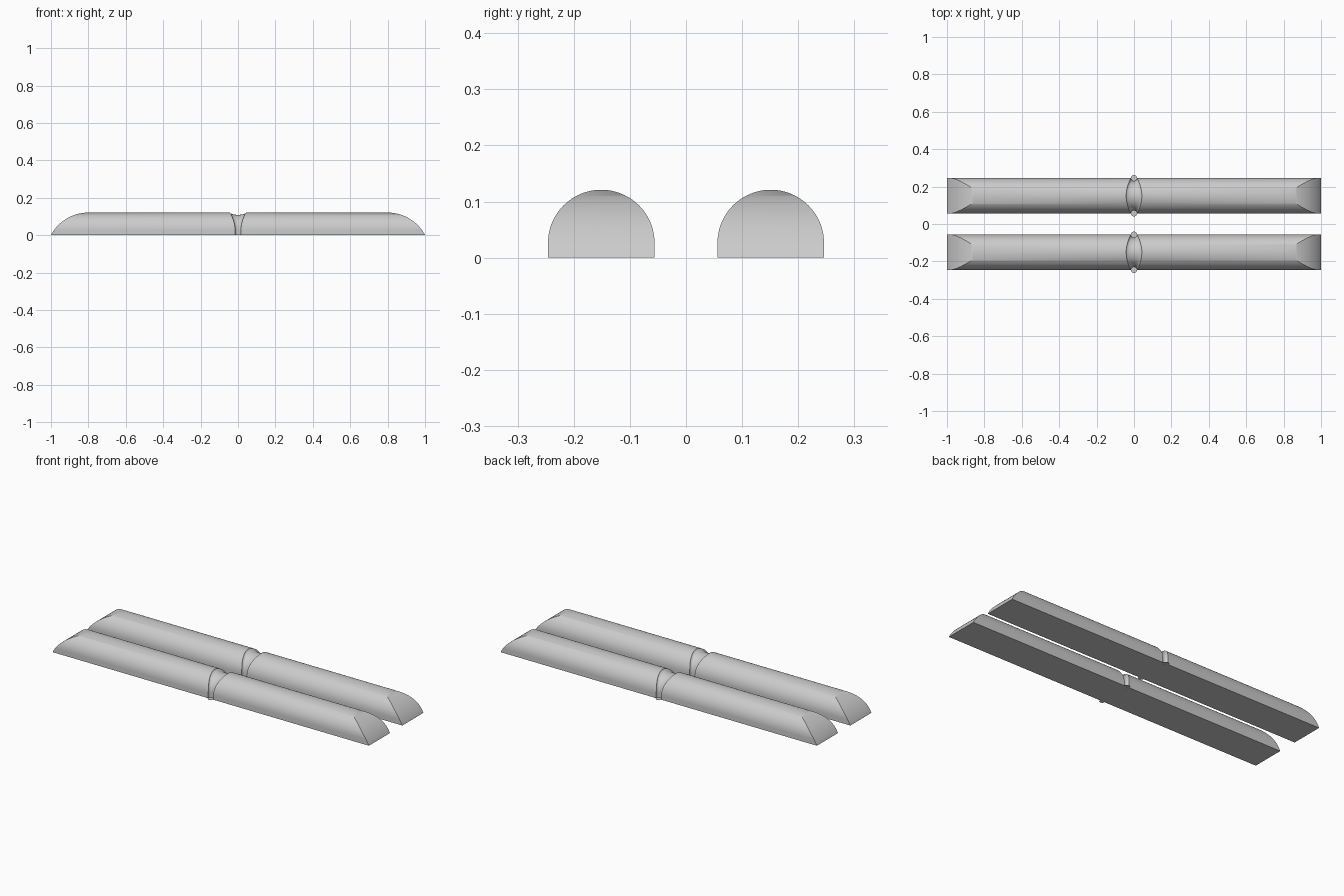
import bpy, bmesh, math

if "Cube" in bpy.data.objects:
    bpy.data.objects.remove(bpy.data.objects["Cube"], do_unlink=True)

R, WALL, TOP = 0.095, 0.026, 0.121   # round radius, straight side height, crest
END_X, END_R = 0.8, 0.227            # start and radius of the rounded ends
ROD_Y = 0.151

mat = bpy.data.materials.new("plain grey")
mat.use_nodes = True
grey = (0.6, 0.6, 0.6, 1)
mat.diffuse_color = grey
mat.node_tree.nodes["Principled BSDF"].inputs["Base Color"].default_value = grey


def make_object(name, bm):
    bmesh.ops.recalc_face_normals(bm, faces=bm.faces)
    mesh = bpy.data.meshes.new(name)
    bm.to_mesh(mesh)
    bm.free()
    mesh.materials.append(mat)
    obj = bpy.data.objects.new(name, mesh)
    bpy.context.collection.objects.link(obj)
    return obj


def loft(name, rings):
    """Skin a list of closed rings and cap both ends."""
    bm = bmesh.new()
    loops = [[bm.verts.new(p) for p in ring] for ring in rings]
    n = len(loops[0])
    for a, b in zip(loops, loops[1:]):
        for i in range(n):
            j = (i + 1) % n
            bm.faces.new((a[i], a[j], b[j], b[i]))
    bm.faces.new(loops[0])
    bm.faces.new(loops[-1])
    return make_object(name, bm)


def arch(steps):
    """Half circle as (angle, cosine, sine)."""
    angles = [math.pi * i / steps for i in range(steps + 1)]
    return [(a, math.cos(a), math.sin(a)) for a in angles]


def rod_profile(x):
    pts = [(x, R * c, WALL + R * s) for _, c, s in arch(48)]
    return [(x, R, 0)] + pts + [(x, -R, 0)]


def end_profile(y):
    """Side outline with a curved nose at both ends."""
    sweep = math.asin((1 - END_X) / END_R)
    nose = []
    for i in range(25):
        a = sweep * i / 24
        nose.append((END_X + END_R * math.sin(a), TOP - END_R + END_R * math.cos(a)))
    nose = [(END_X, TOP + 0.001)] + nose[1:-1] + [(1, 0), (1, -0.02)]
    outline = nose + [(-x, z) for x, z in reversed(nose)]
    return [(x, y, z) for x, z in outline]


def groove_ring(y, z, ny, nz, half_width, depth):
    ring = []
    for i in range(32):
        a = math.tau * i / 32
        d = depth * math.sin(a)
        ring.append((half_width * math.cos(a), y + ny * d, z + nz * d))
    return ring


def groove_rings():
    """Groove path up one side, over the crest and down the other."""
    rings = [groove_ring(R, -0.03, 1, 0, 0.016, 0.016)]
    for _, c, s in arch(40):
        rings.append(groove_ring(R * c, WALL + R * s, c, s,
                                 0.016 + 0.026 * s * s, 0.016 - 0.004 * s * s))
    rings.append(groove_ring(-R, -0.03, -1, 0, 0.016, 0.016))
    return rings


def cut(obj, tool, operation):
    mod = obj.modifiers.new(tool.name, "BOOLEAN")
    mod.operation = operation
    mod.solver = "EXACT"
    mod.object = tool
    bpy.context.view_layer.objects.active = obj
    bpy.ops.object.modifier_apply(modifier=mod.name)
    bpy.data.objects.remove(tool, do_unlink=True)


# Rod body with rounded ends and a groove around the middle
rod = loft("front_rod", [rod_profile(-1.0), rod_profile(1.0)])
cut(rod, loft("end_shape", [end_profile(-0.2), end_profile(0.2)]), "INTERSECT")
cut(rod, loft("groove", groove_rings()), "DIFFERENCE")

bpy.ops.object.select_all(action="DESELECT")
rod.select_set(True)
bpy.context.view_layer.objects.active = rod
bpy.ops.object.shade_smooth_by_angle(angle=math.radians(30))
rod.location.y = -ROD_Y

# Matching second rod
back = rod.copy()
back.data = rod.data.copy()
back.name = "back_rod"
back.location.y = ROD_Y
bpy.context.collection.objects.link(back)

# Flat discs at the foot of each groove
for rod_name, sign in (("front", -1), ("back", 1)):
    for side, offset in (("front", -R), ("back", R)):
        bm = bmesh.new()
        bmesh.ops.create_circle(bm, cap_ends=True, segments=32, radius=0.016)
        disc = make_object(f"{rod_name}_rod_{side}_groove_disc", bm)
        disc.location = (0, sign * ROD_Y + offset, 0.0005)
